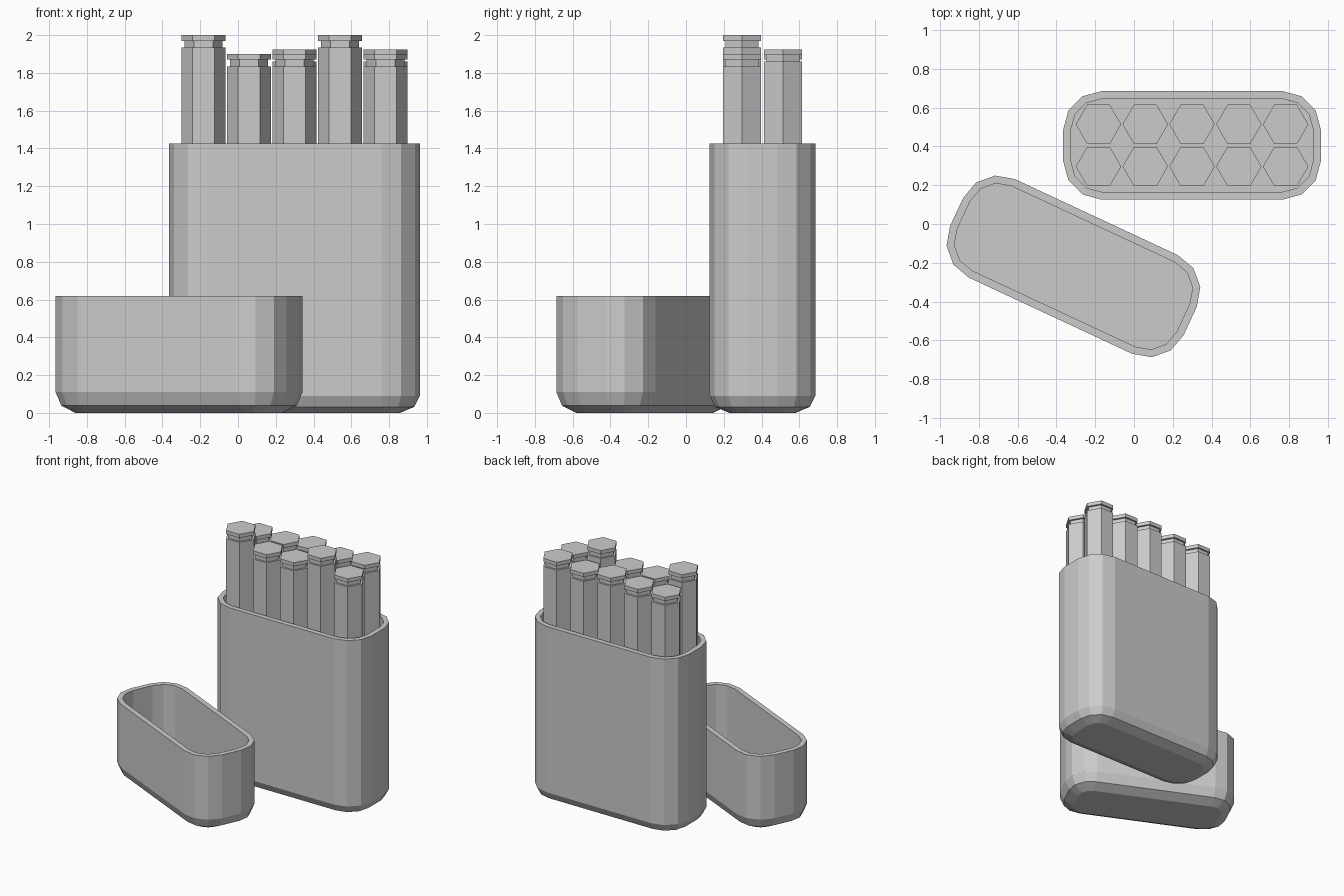
import bpy, bmesh
from math import cos, sin, pi, radians

cube = bpy.data.objects.get("Cube")
if cube:
    bpy.data.objects.remove(cube)

grey = bpy.data.materials.new("plain grey")
grey.use_nodes = True
colour = (0.6, 0.6, 0.6, 1)
grey.diffuse_color = colour
grey.node_tree.nodes["Principled BSDF"].inputs["Base Color"].default_value = colour

CORNER_X, CORNER_Y, RADIUS = 0.464, 0.08, 0.2
WALL = 0.04


def rounded_ring(inset, z):
    """Rounded rectangle with three facets per corner."""
    ring = []
    for q, (sx, sy) in enumerate([(1, 1), (-1, 1), (-1, -1), (1, -1)]):
        for k in range(4):
            a = q * pi / 2 + k * pi / 6
            r = RADIUS - inset
            ring.append((sx * CORNER_X + r * cos(a), sy * CORNER_Y + r * sin(a), z))
    return ring


def hex_ring(r, z):
    return [(r * cos(k * pi / 3), r * sin(k * pi / 3), z) for k in range(6)]


def loft(name, rings, location, turn=0):
    """Skin a stack of rings and cap both ends."""
    bm = bmesh.new()
    loops = [[bm.verts.new(p) for p in ring] for ring in rings]
    n = len(loops[0])
    for low, high in zip(loops, loops[1:]):
        for i in range(n):
            j = (i + 1) % n
            bm.faces.new((low[i], low[j], high[j], high[i]))
    bm.faces.new(loops[0][::-1])
    bm.faces.new(loops[-1])
    bmesh.ops.recalc_face_normals(bm, faces=bm.faces)
    mesh = bpy.data.meshes.new(name)
    bm.to_mesh(mesh)
    bm.free()
    mesh.materials.append(grey)
    ob = bpy.data.objects.new(name, mesh)
    ob.location = location
    ob.rotation_euler.z = turn
    bpy.context.collection.objects.link(ob)
    return ob


def tub(name, height, bevel, location, turn=0):
    """Open container: bevelled base, outer wall, rim, inner wall and floor."""
    profile = [(0.105, 0), (0.03, bevel * 0.35), (0, bevel),
               (0, height), (WALL, height), (WALL, 0.05)]
    return loft(name, [rounded_ring(d, z) for d, z in profile], location, turn)


# Tall case and its removed lid lying upside down in front
tub("case_body", 1.425, 0.09, (0.299, 0.405, 0))
tub("case_lid", 0.62, 0.11, (-0.312, -0.2185, 0), radians(-25))

# Two rows of hexagonal sticks, each with a grooved neck under a thin cap
rows = {"front": (0.2965, (2.0, 1.9, 1.9, 2.0, 1.9)),
        "back": (0.5135, (1.9, 1.9, 1.925, 1.9, 1.925))}
for row, (y, tops) in rows.items():
    for col, top in enumerate(tops):
        profile = [(0.117, 0.06), (0.117, top - 0.065), (0.1, top - 0.065),
                   (0.1, top - 0.03), (0.117, top - 0.03), (0.117, top)]
        loft(f"{row}_stick_{col + 1}", [hex_ring(r, z) for r, z in profile],
             (0.299 + (col - 2) * 0.241, y, 0))
